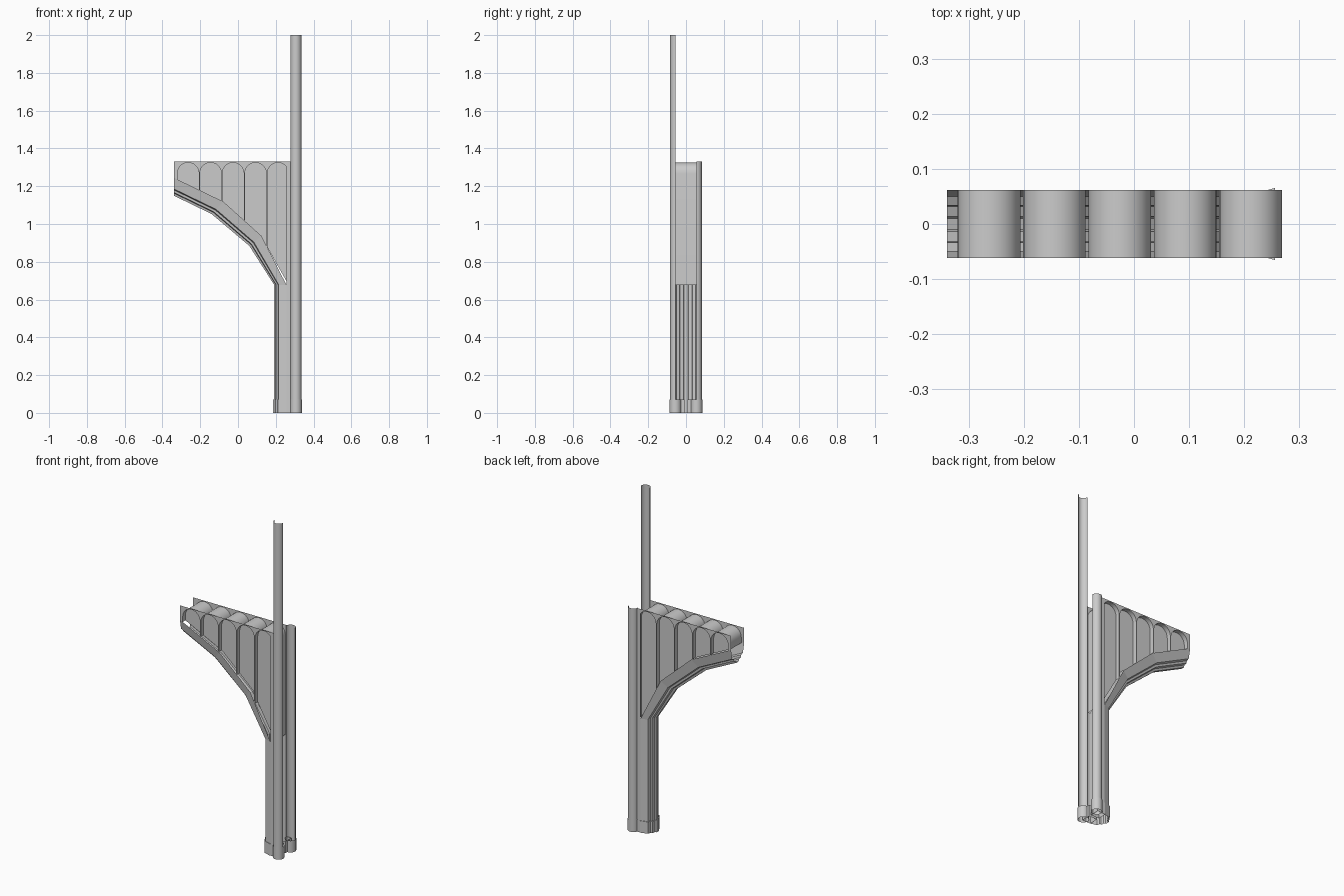
import bpy, math

if "Cube" in bpy.data.objects:
    bpy.data.objects.remove(bpy.data.objects["Cube"])

UPPER = [(0.257, 0.0), (0.257, 0.676), (0.124, 0.937), (-0.077, 1.118), (-0.34, 1.245)]
LOWER = [(0.19, 0.0), (0.19, 0.68), (0.06, 0.884), (-0.14, 1.053), (-0.34, 1.15)]
TOP, WALL_Y, RECESS_Y = 1.33, 0.062, 0.036
ARCH_R, SPRING = 0.057, 1.268
CENTRES = [-0.264 + 0.119 * i for i in range(5)]


def make(name, verts, faces, smooth=False):
    me = bpy.data.meshes.new(name)
    me.from_pydata(verts, [], faces)
    me.update()
    ob = bpy.data.objects.new(name, me)
    bpy.context.collection.objects.link(ob)
    if smooth:
        bpy.ops.object.select_all(action='DESELECT')
        ob.select_set(True)
        bpy.context.view_layer.objects.active = ob
        bpy.ops.object.shade_smooth_by_angle(angle=math.radians(35))
    return ob


def loft(name, rings, closed=False, smooth=False):
    n = len(rings[0])
    verts = [p for r in rings for p in r]
    faces = []
    for i in range(len(rings) - 1):
        for j in range(n if closed else n - 1):
            k = (j + 1) % n
            faces.append((i * n + j, i * n + k, (i + 1) * n + k, (i + 1) * n + j))
    return make(name, verts, faces, smooth)


def rib_z(x):
    # height of the upper edge of the curved rib
    for (x0, z0), (x1, z1) in zip(UPPER[1:], UPPER[2:]):
        if x1 <= x <= x0:
            return z0 + (z1 - z0) * (x - x0) / (x1 - x0)
    return UPPER[1][1]


# moulded shaft that bends into the curved rib: (depth fraction, half width)
half = [(0, 0.062), (0.62, 0.05), (0.68, 0.034), (0.82, 0.032), (0.86, 0.014), (1, 0.01)]
section = half + [(t, -y) for t, y in reversed(half)]
rings = [[(u[0] + (l[0] - u[0]) * t, y, u[1] + (l[1] - u[1]) * t) for t, y in section]
         for u, l in zip(UPPER, LOWER)]
loft("moulded_rib", rings)

# plinth round the shaft
loft("shaft_plinth", [[(0.257 - 0.072 * t, y * 1.06, z) for t, y in section] for z in (0, 0.07)])
loft("shaft_plinth_ledge", [[(0.257 - w * t, y * s, 0.07) for t, y in section]
                            for w, s in ((0.072, 1.06), (0.067, 1.0))])

# spandrel walls with arched openings, and the recessed panels behind them
for side, label in ((-1, "front"), (1, "back")):
    y = side * WALL_Y
    strips = []
    edge = -0.34
    for c in CENTRES:
        stops = [edge] + [b[0] for b in UPPER[2:4] if edge < b[0] < c - ARCH_R] + [c - ARCH_R]
        strips.append([(x, rib_z(x)) for x in stops])
        arc = []
        for i in range(13):
            a = math.pi * (1 - i / 12)
            arc.append((c + ARCH_R * math.cos(a), SPRING + ARCH_R * math.sin(a)))
        strips.append(arc)
        edge = c + ARCH_R
    strips.append([(edge, rib_z(edge)), (0.257, 0.676), (0.28, 0.676)])
    verts, faces = [], []
    for s in strips:
        for a, b in zip(s, s[1:]):
            n = len(verts)
            verts += [(a[0], y, a[1]), (b[0], y, b[1]), (b[0], y, TOP), (a[0], y, TOP)]
            faces.append((n, n + 1, n + 2, n + 3))
    make(label + "_spandrel_wall", verts, faces)

    panels, faces = [], []
    for c in CENTRES:
        outline = [(c - ARCH_R, rib_z(c - ARCH_R))]
        outline += [b for b in reversed(UPPER[2:4]) if abs(b[0] - c) < ARCH_R]
        outline.append((c + ARCH_R, rib_z(c + ARCH_R)))
        outline += [(c + ARCH_R * math.cos(math.pi * i / 12),
                     SPRING + ARCH_R * math.sin(math.pi * i / 12)) for i in range(13)]
        n = len(panels)
        panels += [(x, side * RECESS_Y, z) for x, z in outline]
        faces.append(tuple(range(n, len(panels))))
    make(label + "_recessed_panels", panels, faces)

    # flat return joining the shaft to the columns
    make(label + "_shaft_return", [(0.257, y, 0), (0.28, y, 0), (0.28, y, 0.676), (0.257, y, 0.676)],
         [(0, 1, 2, 3)])

    # half round column: tall in front, short at the back
    height = 2.0 if side < 0 else TOP
    arc = [math.pi * i / 10 for i in range(11)]
    loft(label + "_column", [[(0.307 + 0.029 * math.cos(a), side * (0.055 + 0.029 * math.sin(a)), z)
                              for a in arc] for z in (0, height)], smooth=True)

    # round column base and square block beside it
    ring = [2 * math.pi * i / 18 for i in range(18)]
    loft(label + "_column_base",
         [[(0.307 + 0.031 * math.cos(a), side * (0.056 + 0.031 * math.sin(a)), z) for a in ring]
          for z in (0, 0.07)], closed=True, smooth=True)
    block = [(0.252, 0.008), (0.307, 0.008), (0.307, 0.064), (0.252, 0.064)]
    loft(label + "_base_block", [[(x, side * w, z) for x, w in block] for z in (0, 0.07)], closed=True)

# barrel linings of the five arches
for i, c in enumerate(CENTRES):
    line = [(c - ARCH_R, rib_z(c - ARCH_R))]
    line += [(c - ARCH_R * math.cos(math.pi * k / 12), SPRING + ARCH_R * math.sin(math.pi * k / 12))
             for k in range(13)]
    line.append((c + ARCH_R, rib_z(c + ARCH_R)))
    loft("arch_lining_%d" % (i + 1), [[(x, y, z) for x, z in line] for y in (-WALL_Y, WALL_Y)],
         smooth=True)
